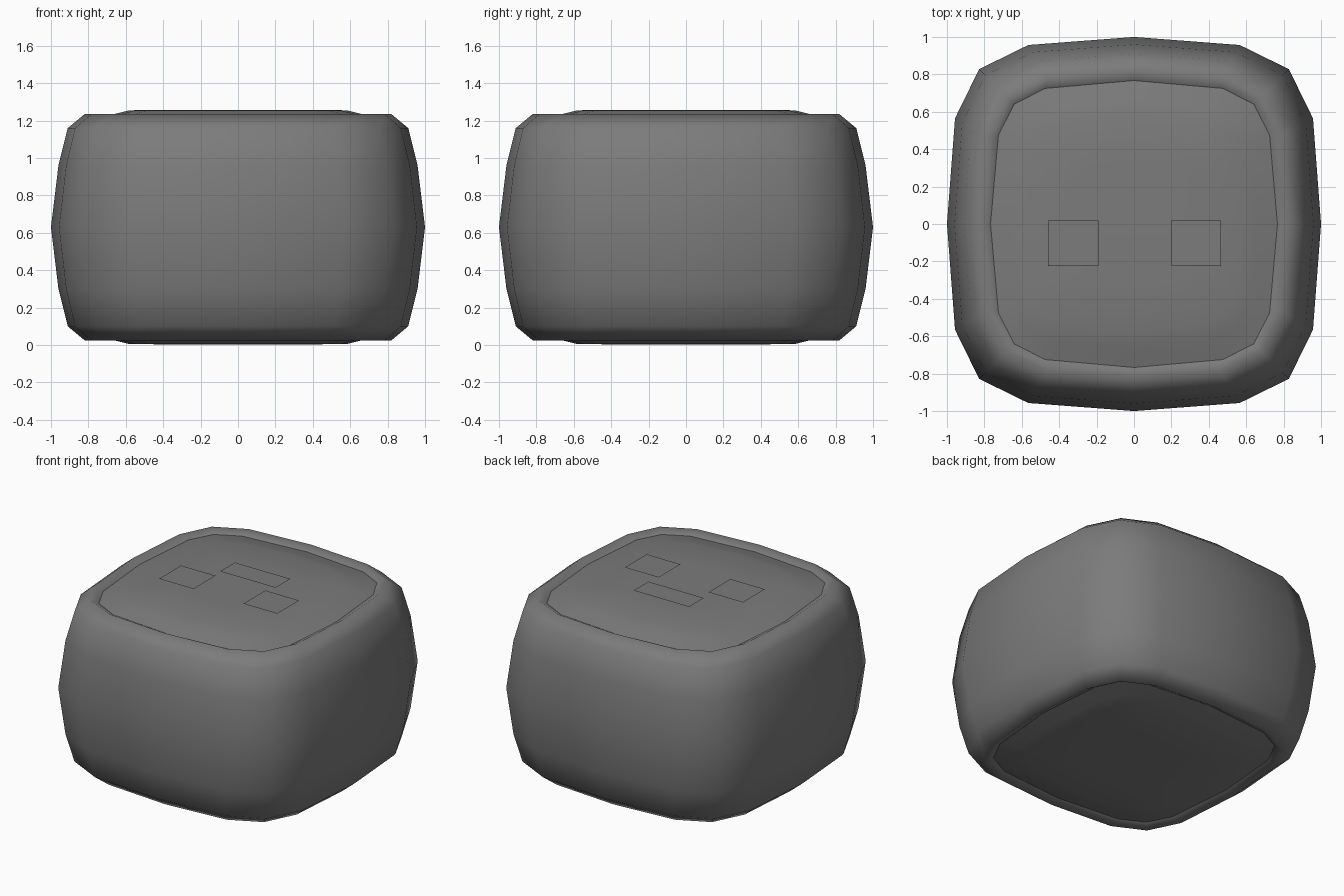
import bpy
import bmesh

cube = bpy.data.objects.get("Cube")
if cube:
    bpy.data.objects.remove(cube, do_unlink=True)

grey = bpy.data.materials.new("mid grey")
grey.use_nodes = True
grey.diffuse_color = (0.2, 0.2, 0.2, 1)
grey.node_tree.nodes["Principled BSDF"].inputs["Base Color"].default_value = (0.2, 0.2, 0.2, 1)

MID = 0.63


def outline(radius, side, along, corner):
    """Sixteen points of a softly bulging rounded square."""
    quarter = [(1, 0), (side, along), (corner, corner), (along, side)]
    points = []
    for turn in range(4):
        for x, y in quarter:
            for _ in range(turn):
                x, y = -y, x
            points.append((x * radius, y * radius))
    return points


def body_outline(radius):
    return outline(radius, 0.957, 0.565, 0.828)


def cap_outline(radius):
    return outline(radius, 0.945, 0.62, 0.835)


def loft(name, rings, close_end=False):
    """Skin a list of (points, height) rings, smooth shaded."""
    bm = bmesh.new()
    loops = [[bm.verts.new((x, y, z)) for x, y in pts] for pts, z in rings]
    for low, high in zip(loops, loops[1:]):
        n = len(low)
        for i in range(n):
            j = (i + 1) % n
            bm.faces.new((low[i], low[j], high[j], high[i]))
    if close_end:
        bm.faces.new(loops[-1])
    for face in bm.faces:
        face.smooth = True
    return finish(name, bm)


def finish(name, bm):
    mesh = bpy.data.meshes.new(name)
    bm.to_mesh(mesh)
    bm.free()
    mesh.materials.append(grey)
    obj = bpy.data.objects.new(name, mesh)
    bpy.context.collection.objects.link(obj)
    return obj


# Bulging body with rims that dip into a groove at both ends
upper = [(body_outline(r), h) for r, h in
         [(0.96, 0.33), (0.91, 0.53), (0.82, 0.605)]]
upper.append((cap_outline(0.767), 0.575))
lower = [(pts, -h) for pts, h in reversed(upper)]
rings = lower + [(body_outline(1), 0)] + upper
loft("body", [(pts, MID + h) for pts, h in rings])

# Shallow domed caps seated in the grooves
cap_profile = [(0.767, 0.575), (0.66, 0.605), (0.58, 0.625), (0.3, 0.627)]
for name, sign in (("top_cap", 1), ("bottom_cap", -1)):
    cap = loft(name, [(cap_outline(r), MID + sign * h) for r, h in cap_profile], True)
    if sign < 0:
        cap.data.flip_normals()


# Thin plates on the top
def plate(name, x0, x1, y0, y1, z):
    bm = bmesh.new()
    bm.faces.new([bm.verts.new((x, y, z)) for x, y in
                  ((x0, y0), (x1, y0), (x1, y1), (x0, y1))])
    finish(name, bm)


plate("right_plate", -0.46, -0.19, -0.225, 0.02, 1.27)
plate("left_plate", 0.2, 0.465, -0.225, 0.02, 1.27)
plate("back_plate", -0.21, 0.225, 0.1, 0.265, 1.265)
